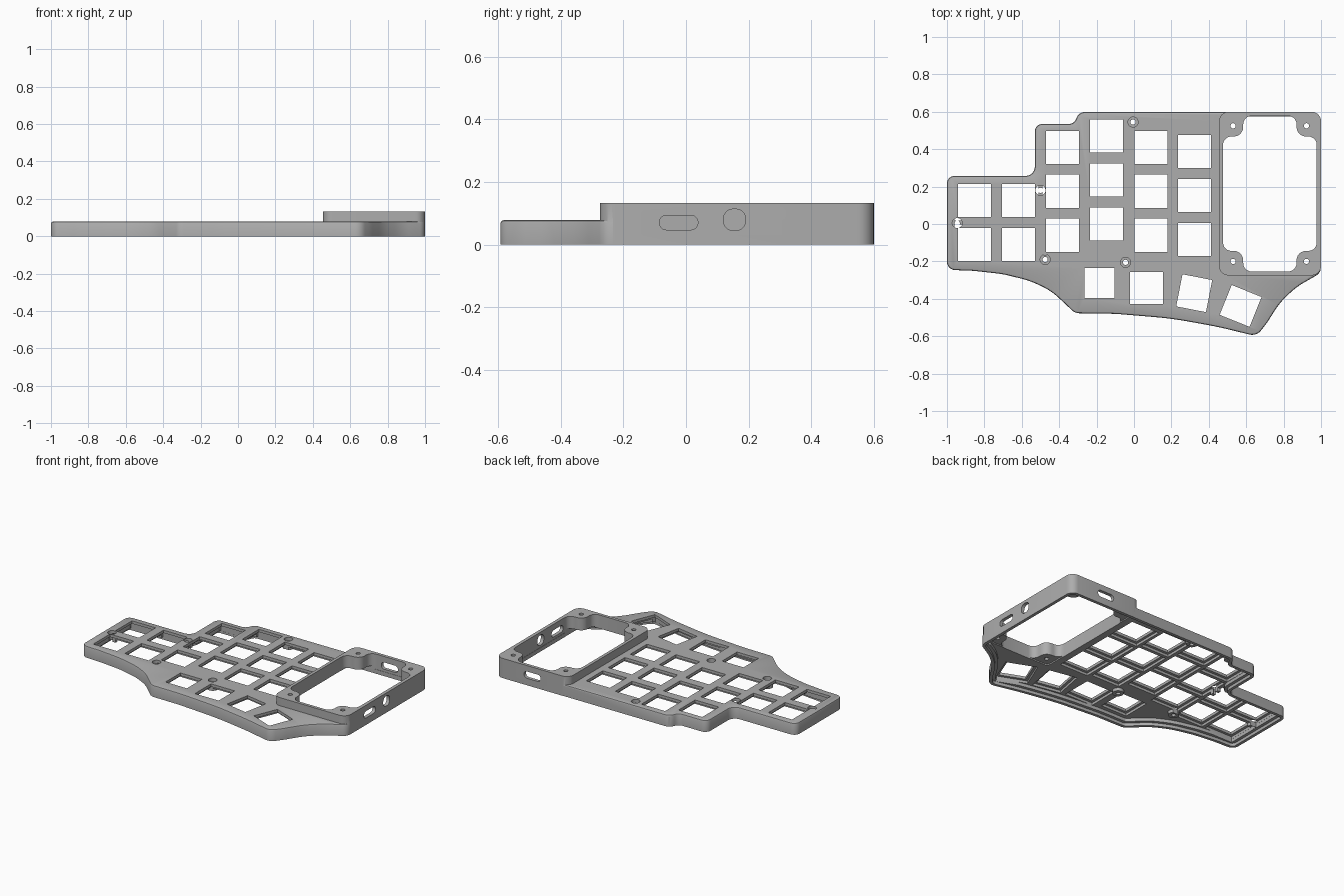
import bpy, bmesh, math
from mathutils import Vector, Matrix

if "Cube" in bpy.data.objects:
    bpy.data.objects.remove(bpy.data.objects["Cube"], do_unlink=True)

grey = bpy.data.materials.new("plain_grey")
grey.use_nodes = True
grey.diffuse_color = (0.42, 0.42, 0.42, 1)
grey.node_tree.nodes["Principled BSDF"].inputs["Base Color"].default_value = (0.42, 0.42, 0.42, 1)


def filleted(corners, inset=0.0, seg=6):
    """Inset a counter-clockwise polygon of (x, y, radius) and round its corners."""
    n = len(corners)
    pts = [Vector(c[:2]) for c in corners]
    dirs = [(pts[(i + 1) % n] - pts[i]).normalized() for i in range(n)]
    norm = [Vector((-d.y, d.x)) for d in dirs]
    new = [pts[i] + (norm[i - 1] + norm[i]) * inset / (1 + norm[i - 1].dot(norm[i])) for i in range(n)]
    out = []
    for i in range(n):
        p, a, b = new[i], new[i - 1], new[(i + 1) % n]
        turn = dirs[i - 1].cross(dirs[i])
        r = max(corners[i][2] + (-inset if turn > 0 else inset), 0.004)
        half = dirs[i - 1].angle(dirs[i]) / 2
        t = min(r * math.tan(half), 0.48 * (a - p).length, 0.48 * (b - p).length)
        r = t / math.tan(half)
        start = p - dirs[i - 1] * t
        side = norm[i - 1] * (1 if turn > 0 else -1)
        centre = start + side * r
        for k in range(seg + 1):
            ang = 2 * half * k / seg * (1 if turn > 0 else -1)
            out.append(centre + Matrix.Rotation(ang, 2) @ (start - centre))
    return out


def add_loft(bm, rings):
    """Solid through rings of (points, z)."""
    loops = [[bm.verts.new((p[0], p[1], z)) for p in pts] for pts, z in rings]
    n = len(loops[0])
    bm.faces.new(loops[0][::-1])
    bm.faces.new(loops[-1])
    for lo, hi in zip(loops, loops[1:]):
        for i in range(n):
            j = (i + 1) % n
            bm.faces.new((lo[i], lo[j], hi[j], hi[i]))


def make(name, solids):
    bm = bmesh.new()
    for rings in solids:
        add_loft(bm, rings)
    bmesh.ops.recalc_face_normals(bm, faces=bm.faces)
    mesh = bpy.data.meshes.new(name)
    bm.to_mesh(mesh)
    bm.free()
    mesh.materials.append(grey)
    ob = bpy.data.objects.new(name, mesh)
    bpy.context.collection.objects.link(ob)
    return ob


def prism(pts, z0, z1):
    return [(pts, z0), (pts, z1)]


def circle(x, y, r, n=24):
    return [(x + r * math.cos(math.tau * k / n), y + r * math.sin(math.tau * k / n)) for k in range(n)]


def square(x, y, w, h, deg=0):
    rot = Matrix.Rotation(math.radians(deg), 2)
    return [Vector((x, y)) + rot @ Vector((sx * w / 2, sy * h / 2))
            for sx, sy in ((-1, -1), (1, -1), (1, 1), (-1, 1))]


def rect(x0, y0, x1, y1, r):
    return [(x0, y0, r), (x1, y0, r), (x1, y1, r), (x0, y1, r)]


def boolean(target, op, tool):
    mod = target.modifiers.new(op, "BOOLEAN")
    mod.operation, mod.solver, mod.object = op, "EXACT", tool
    bpy.context.view_layer.objects.active = target
    bpy.ops.object.modifier_apply(modifier=mod.name)
    bpy.data.objects.remove(tool, do_unlink=True)


# Case outline, corner points with fillet radii
outline = [(-1, -.245, .045), (-.86, -.25, .5), (-.7, -.268, .5), (-.55, -.305, .5),
           (-.44, -.36, .4), (-.37, -.425, .4), (-.315, -.477, .06), (-.1, -.48, 1),
           (.2, -.505, 2), (.45, -.55, 2), (.655, -.6, .06), (.71, -.53, .4),
           (.78, -.42, .4), (.87, -.335, .4), (.999, -.262, .05), (.999, .599, .05),
           (-.295, .599, .05), (-.32, .535, .04), (-.53, .535, .04), (-.53, .257, .05),
           (-1, .257, .04)]
TOP, RIM = 0.078, 0.133

# Key plate with a softened top edge
case = make("keyboard_case", [[(filleted(outline), 0), (filleted(outline), TOP - .01),
                               (filleted(outline, .003), TOP - .003),
                               (filleted(outline, .01), TOP)]])
# Raised frame for the electronics
boolean(case, "UNION", make("frame", [prism(filleted(rect(.455, -.275, 1, .6, .05)), 0, RIM)]))

# Stepped hollow underside
boolean(case, "DIFFERENCE", make("cavity_lip", [prism(filleted(outline, .02), -.02, .02)]))
boolean(case, "DIFFERENCE", make("cavity", [prism(filleted(outline, .04), .01, .042)]))

# Screw posts under the plate
screws = [(-.945, .005), (-.5, .18), (-.475, -.19), (-.045, -.205), (-.005, .545)]
boolean(case, "UNION", make("posts", [prism(circle(x, y, .035), .021, .06) for x, y in screws]))

# Key openings: columns, then the angled thumb cluster
keys = []
for x, top, count in ((-.853, .125, 2), (-.617, .125, 2), (-.382, .41, 3),
                      (-.147, .47, 3), (.09, .41, 3), (.323, .388, 3)):
    keys += [(x, top - .235 * i, .177, .177, 0) for i in range(count)]
keys += [(-.185, -.315, .16, .16, 0), (.067, -.343, .177, .172, 0),
         (.322, -.37, .162, .175, -11), (.57, -.438, .172, .172, -22)]
boolean(case, "DIFFERENCE", make("key_recesses", [
    prism(square(x, y, w + .035, h + .035, a), .015, .059) for x, y, w, h, a in keys]))
boolean(case, "DIFFERENCE", make("key_holes", [
    prism(square(x, y, w, h, a), -.1, .2) for x, y, w, h, a in keys]))

# Frame opening, leaving a boss in every corner
x0, y0, x1, y1 = .476, -.254, .977, .578
bx, by = .108, .11
opening = []
for cx, cy, sx, sy in ((x0, y0, 1, 1), (x1, y0, -1, 1), (x1, y1, -1, -1), (x0, y1, 1, -1)):
    step = [(cx, cy + sy * by, .045), (cx + sx * bx, cy + sy * by, .05), (cx + sx * bx, cy, .045)]
    opening += step if sx == sy else step[::-1]
boolean(case, "DIFFERENCE", make("frame_opening", [prism(filleted(opening), .03, .2)]))
boolean(case, "DIFFERENCE", make("frame_pocket", [
    prism(filleted(rect(x0 + .002, y0 + .002, x1 - .002, y1 - .002, .03)), -.03, .05)]))

# Screw holes and counterbores
frame_screws = [(x, y) for x in (.53, .922) for y in (-.2, .525)]
boolean(case, "DIFFERENCE", make("screw_holes", [
    prism(circle(x, y, .014), -.1, .2) for x, y in screws + frame_screws]))
boolean(case, "DIFFERENCE", make("counterbores", [
    prism(circle(x, y, .027), .055, .2) for x, y in screws]))

# Ports through the right and back walls: drawn flat, then stood upright
ports = make("side_ports", [prism(filleted(rect(-.085, .047, .038, .093, .0225)), .93, 1.1),
                            prism(filleted(rect(.12, .045, .19, .113, .03)), .93, 1.1)])
ports.data.transform(Matrix(((0, 0, 1, 0), (1, 0, 0, 0), (0, 1, 0, 0), (0, 0, 0, 1))))
boolean(case, "DIFFERENCE", ports)
port = make("back_port", [prism(filleted(rect(-.79, .047, -.665, .093, .0225)), .54, .7)])
port.data.transform(Matrix(((-1, 0, 0, 0), (0, 0, 1, 0), (0, 1, 0, 0), (0, 0, 0, 1))))
boolean(case, "DIFFERENCE", port)

# Smooth the rounded walls, keep edges sharp
bpy.ops.object.select_all(action="DESELECT")
case.select_set(True)
bpy.context.view_layer.objects.active = case
bpy.ops.object.shade_smooth_by_angle(angle=math.radians(25))
